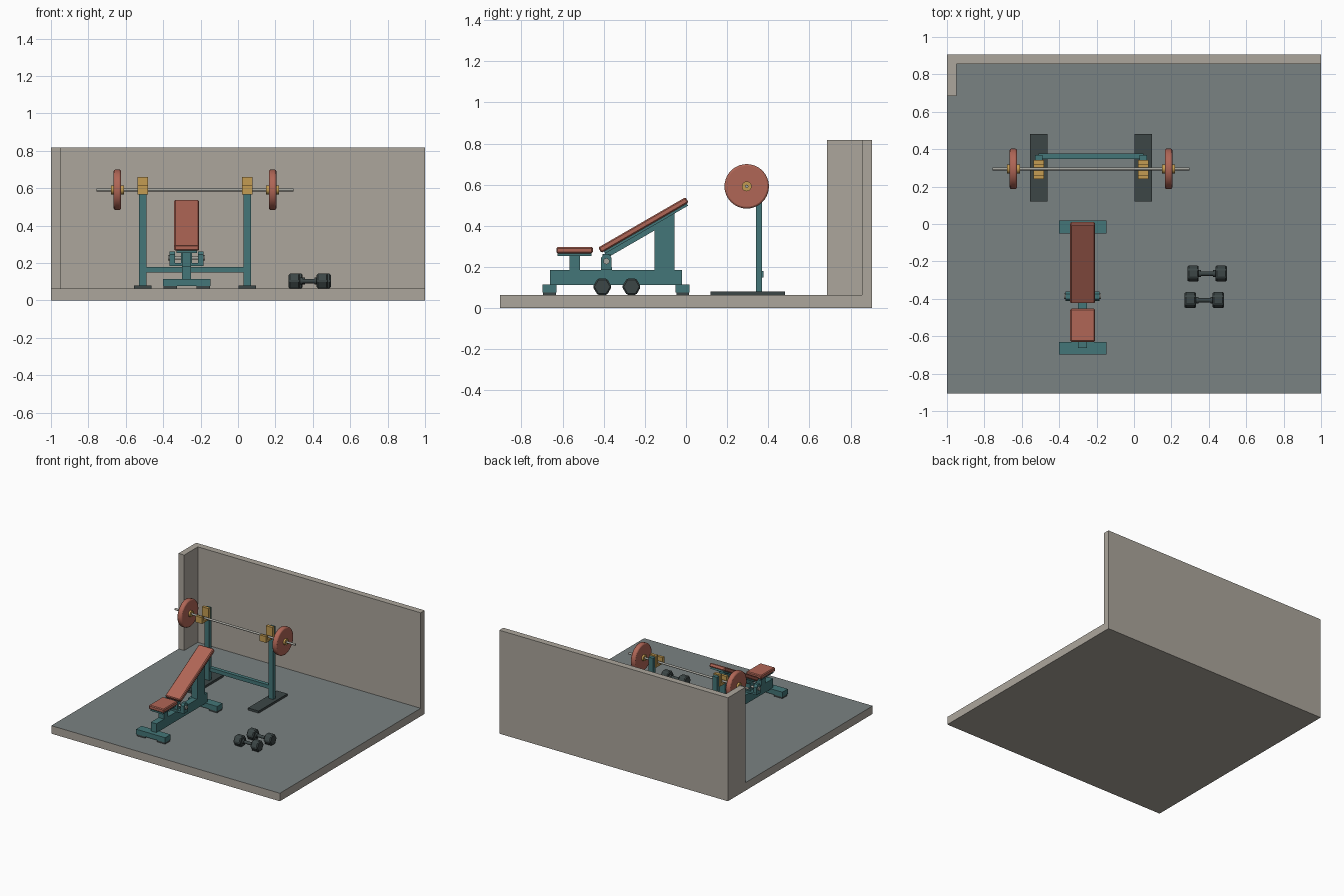
import bpy, bmesh, math
from mathutils import Matrix, Vector

if "Cube" in bpy.data.objects:
    bpy.data.objects.remove(bpy.data.objects["Cube"])


def material(name, rgb):
    m = bpy.data.materials.new(name)
    lin = [((c / 255 + 0.055) / 1.055) ** 2.4 for c in rgb]
    m.diffuse_color = (*lin, 1)
    m.use_nodes = True
    m.node_tree.nodes["Principled BSDF"].inputs["Base Color"].default_value = m.diffuse_color
    return m


PLASTER = material("warm_grey_plaster", (172, 166, 156))
MAT = material("slate_floor", (122, 130, 130))
TEAL = material("teal_steel", (68, 118, 120))
RED = material("brick_red", (176, 102, 86))
DARK = material("charcoal_rubber", (60, 70, 70))
GOLD = material("ochre_metal", (196, 156, 82))
STEEL = material("light_steel", (165, 165, 158))


def finish(name, bm, mat, bevel=0, segments=1, smooth=False):
    mesh = bpy.data.meshes.new(name)
    bmesh.ops.recalc_face_normals(bm, faces=bm.faces)
    bm.to_mesh(mesh)
    bm.free()
    ob = bpy.data.objects.new(name, mesh)
    bpy.context.collection.objects.link(ob)
    mesh.materials.append(mat)
    if bevel:
        mod = ob.modifiers.new("bevel", "BEVEL")
        mod.width, mod.segments = bevel, segments
        mod.limit_method = "ANGLE"
        mod.angle_limit = math.radians(40)
    if smooth:
        bpy.ops.object.select_all(action="DESELECT")
        ob.select_set(True)
        bpy.context.view_layer.objects.active = ob
        bpy.ops.object.shade_smooth_by_angle(angle=math.radians(35))
    return ob


def box(name, x, y, z, mat, bevel=0):
    """Box from (min, max) pairs."""
    bm = bmesh.new()
    bmesh.ops.create_cube(bm, size=1)
    for v in bm.verts:
        v.co = Vector([(a + b) / 2 + c * (b - a) for c, (a, b) in zip(v.co, (x, y, z))])
    return finish(name, bm, mat, bevel)


def rod(name, x, y, z, r, mat, sides=24, bevel=0, segments=1, smooth=True):
    """Cylinder along x from x[0] to x[1]."""
    bm = bmesh.new()
    bmesh.ops.create_cone(bm, cap_ends=True, segments=sides, radius1=r, radius2=r, depth=x[1] - x[0])
    # a six-sided rod gets flat sides up and down
    turn = Matrix.Rotation(math.pi / 2, 4, "Y") @ Matrix.Rotation(math.pi / 2, 4, "Z")
    bm.transform(Matrix.Translation(((x[0] + x[1]) / 2, y, z)) @ turn)
    if sides == 6 and max(v.co.z for v in bm.verts) - z > r * 0.95:
        bmesh.ops.rotate(bm, verts=bm.verts, cent=((x[0] + x[1]) / 2, y, z),
                         matrix=Matrix.Rotation(math.pi / 6, 3, "X"))
    return finish(name, bm, mat, bevel, segments, smooth)


def side_profile(name, pts, x, mat):
    """Outline in the y-z plane, extruded along x."""
    bm = bmesh.new()
    f = bm.faces.new([bm.verts.new((x[0], y, z)) for y, z in pts])
    ext = bmesh.ops.extrude_face_region(bm, geom=[f])["geom"]
    bmesh.ops.translate(bm, verts=[g for g in ext if isinstance(g, bmesh.types.BMVert)],
                        vec=(x[1] - x[0], 0, 0))
    return finish(name, bm, mat)


# Room: floor slab with a slate top, back wall and short side return
floor = box("floor", (-1, 1), (-0.905, 0.905), (0, 0.063), PLASTER)
floor.data.materials.append(MAT)
for p in floor.data.polygons:
    p.material_index = 1 if p.normal.z > 0.5 else 0
side_outline = [(-1, 0.685), (-0.95, 0.685), (-0.95, 0.855), (1, 0.855), (1, 0.905), (-1, 0.905)]
bm = bmesh.new()
face = bm.faces.new([bm.verts.new((x, y, 0.063)) for x, y in side_outline])
ext = bmesh.ops.extrude_face_region(bm, geom=[face])["geom"]
bmesh.ops.translate(bm, verts=[g for g in ext if isinstance(g, bmesh.types.BMVert)], vec=(0, 0, 0.755))
finish("corner_wall", bm, PLASTER)

# Bench frame
BX = -0.275


def wide(half):
    return (BX - half, BX + half)


box("bench_rail", wide(0.024), (-0.662, -0.02), (0.112, 0.185), TEAL)
for name, y in (("front", (-0.698, -0.63)), ("rear", (-0.05, 0.018))):
    box(f"bench_{name}_foot", wide(0.127), y, (0.077, 0.116), TEAL)
    for s in (-1, 1):
        px = BX + s * 0.088
        box(f"bench_{name}_foot_pad", (px - 0.036, px + 0.036), (y[0] + 0.003, y[1] - 0.003),
            (0.063, 0.077), DARK)

# Seat
box("seat_post", wide(0.024), (-0.565, -0.515), (0.185, 0.255), TEAL)
box("seat_plate", wide(0.055), (-0.625, -0.46), (0.253, 0.266), TEAL)
box("seat_cushion", wide(0.066), (-0.63, -0.453), (0.266, 0.297), RED, 0.006)

# Backrest, tilted 30 degrees
TILT = math.radians(30)
for name, half, v0, v1, z, mat, bev in (
        ("back_cushion", 0.066, -0.245, 0.245, (-0.015, 0.015), RED, 0.006),
        ("back_plate", 0.055, -0.23, 0.235, (-0.027, -0.015), TEAL, 0),
        ("back_beam", 0.022, -0.235, 0.10, (-0.05, -0.027), TEAL, 0)):
    ob = box(name, (-half, half), (v0, v1), z, mat, bev)
    ob.location = (BX, -0.207, 0.404)
    ob.rotation_euler.x = TILT
side_profile("back_support_post", [(-0.152, 0.185), (-0.055, 0.185), (-0.055, 0.468), (-0.152, 0.412)],
             wide(0.026), TEAL)

# Backrest hinge
box("hinge_base", wide(0.09), (-0.412, -0.36), (0.185, 0.2), TEAL)
hinge = [(-0.412, 0.185), (-0.362, 0.185), (-0.362, 0.245), (-0.375, 0.262), (-0.4, 0.262), (-0.412, 0.245)]
for s in (-1, 1):
    cx = BX + s * 0.076
    side_profile("hinge_bracket", hinge, (cx - 0.014, cx + 0.014), TEAL)
    kx = BX + s * 0.093
    rod("hinge_knob", (kx - 0.005, kx + 0.005), -0.387, 0.228, 0.015, STEEL, 16)
rod("hinge_pin", wide(0.09), -0.387, 0.228, 0.009, STEEL, 16)
box("hinge_block", wide(0.03), (-0.405, -0.367), (0.2, 0.262), TEAL)

# Rack: uprights, feet, hooks
RX = -0.23
box("rack_crossbar", (RX - 0.28, RX + 0.28), (0.347, 0.377), (0.15, 0.18), TEAL)
for s in (-1, 1):
    cx = RX + s * 0.28
    box("rack_foot", (cx - 0.047, cx + 0.047), (0.12, 0.48), (0.063, 0.08), DARK)
    box("rack_upright", (cx - 0.02, cx + 0.02), (0.34, 0.37), (0.08, 0.65), TEAL)
    j_hook = [(0.24, 0.568), (0.342, 0.568), (0.342, 0.66), (0.318, 0.66),
              (0.318, 0.583), (0.262, 0.583), (0.262, 0.617), (0.24, 0.617)]
    side_profile("rack_hook", j_hook, (cx - 0.028, cx + 0.028), GOLD)

# Barbell
BY, BZ = 0.295, 0.592
rod("barbell_bar", (RX - 0.526, RX + 0.526), BY, BZ, 0.008, STEEL, 16)
for s in (-1, 1):
    cx = RX + s * 0.415
    rod("weight_plate", (cx - 0.02, cx + 0.02), BY, BZ, 0.108, RED, 40, 0.009, 2)
    rod("plate_collar", (cx - 0.035, cx + 0.035), BY, BZ, 0.024, GOLD, 20)

# Hexagonal dumbbells
for cx, y in ((0.391, -0.265), (0.376, -0.407)):
    rod("dumbbell_handle", (cx - 0.06, cx + 0.06), y, 0.104, 0.012, DARK, 16)
    for s in (-1, 1):
        hx = cx + s * 0.075
        rod("dumbbell_head", (hx - 0.03, hx + 0.03), y, 0.104, 0.046, DARK, 6, 0.007, 1, False)
        nx = cx + s * 0.04
        rod("dumbbell_neck", (nx - 0.008, nx + 0.008), y, 0.104, 0.018, DARK, 16)
